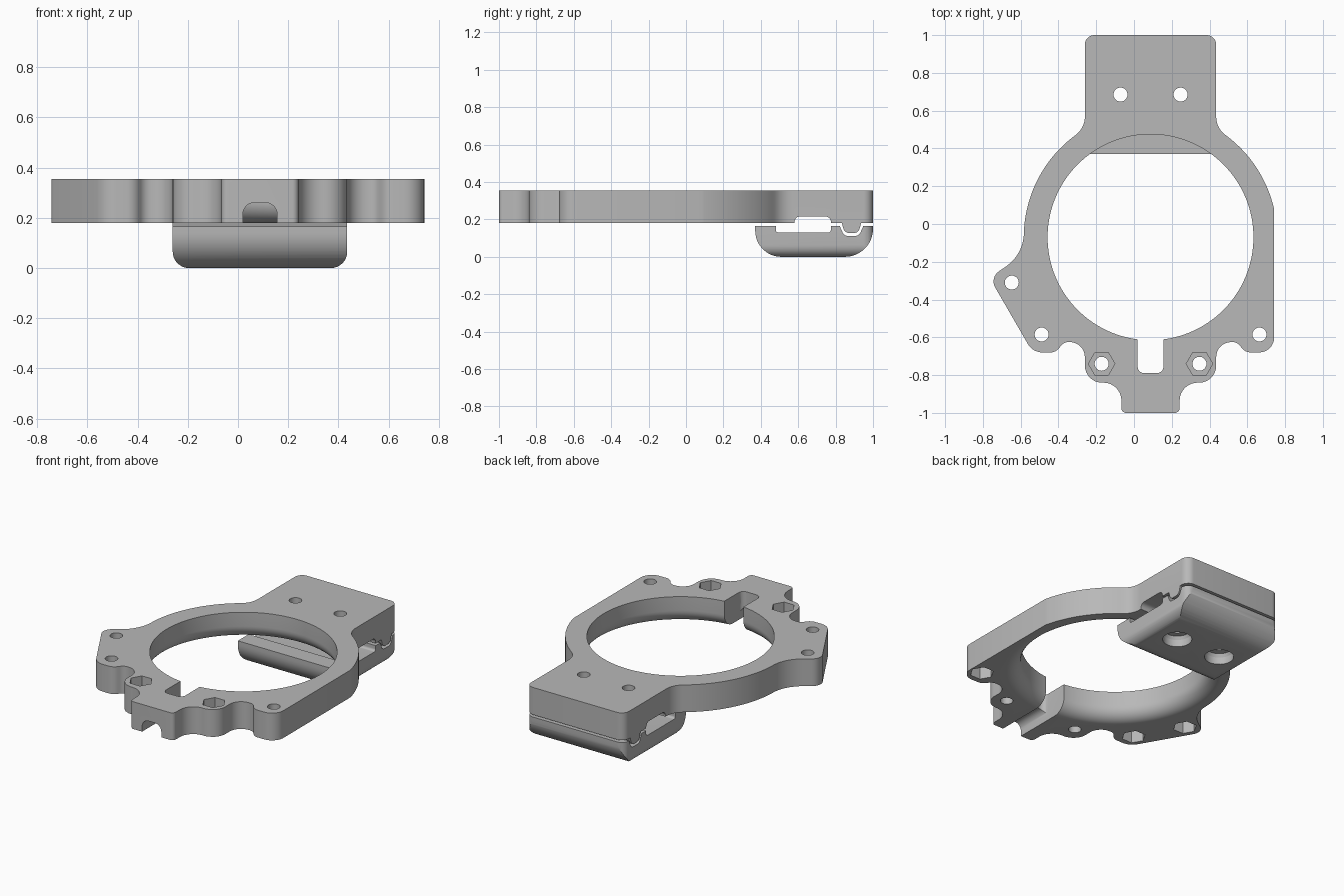
import bpy, bmesh, math
from mathutils import Vector

if "Cube" in bpy.data.objects:
    bpy.data.objects.remove(bpy.data.objects["Cube"])

CX, CY = 0.0875, -0.07        # centre of the ring
INNER, OUTER = 0.545, 0.671   # ring radii
LOW, TOP = 0.18, 0.355        # plate heights
PAD = 0.3475                  # half width of the clamp pad

grey = bpy.data.materials.new("grey_plastic")
grey.use_nodes = True
grey.diffuse_color = (0.48, 0.48, 0.48, 1)
grey.node_tree.nodes["Principled BSDF"].inputs["Base Color"].default_value = grey.diffuse_color


def rounded(corners, steps=8):
    """Turn (x, y, radius) corners into a polygon with filleted corners."""
    pts = []
    for i, (x, y, r) in enumerate(corners):
        p = Vector((x, y))
        if r == 0:
            pts.append(p)
            continue
        a = (Vector(corners[i - 1][:2]) - p).normalized()
        b = (Vector(corners[(i + 1) % len(corners)][:2]) - p).normalized()
        half = a.angle(b) / 2
        centre = p + (a + b).normalized() * (r / math.sin(half))
        start = p + a * (r / math.tan(half)) - centre
        end = p + b * (r / math.tan(half)) - centre
        sweep = math.pi - 2 * half
        for k in range(steps + 1):
            t = k / steps
            pts.append(centre + (start * math.sin((1 - t) * sweep)
                                 + end * math.sin(t * sweep)) / math.sin(sweep))
    return pts


def finish(name, bm):
    bmesh.ops.recalc_face_normals(bm, faces=bm.faces)
    mesh = bpy.data.meshes.new(name)
    bm.to_mesh(mesh)
    bm.free()
    mesh.materials.append(grey)
    obj = bpy.data.objects.new(name, mesh)
    bpy.context.collection.objects.link(obj)
    return obj


def loft(name, rings):
    """Solid through a stack of matching rings."""
    bm = bmesh.new()
    loops = [[bm.verts.new(p) for p in ring] for ring in rings]
    n = len(loops[0])
    for a, b in zip(loops, loops[1:]):
        for i in range(n):
            j = (i + 1) % n
            bm.faces.new((a[i], a[j], b[j], b[i]))
    bm.faces.new(loops[0])
    bm.faces.new(loops[-1])
    return finish(name, bm)


def prism(name, axis, pts, lo, hi):
    place = {"x": lambda p, h: (h, p[0], p[1]),
             "y": lambda p, h: (p[0], h, p[1]),
             "z": lambda p, h: (p[0], p[1], h)}[axis]
    return loft(name, [[place(p, h) for p in pts] for h in (lo, hi)])


def turned(name, x, y, profile, sides=32):
    """Solid of revolution from (radius, z) pairs."""
    angles = [math.tau * i / sides for i in range(sides)]
    return loft(name, [[(x + r * math.cos(a), y + r * math.sin(a), z) for a in angles]
                       for r, z in profile])


def combine(obj, tool, operation="DIFFERENCE"):
    bpy.context.view_layer.objects.active = obj
    mod = obj.modifiers.new("cut", "BOOLEAN")
    mod.operation, mod.solver, mod.object = operation, "EXACT", tool
    bpy.ops.object.modifier_apply(modifier=mod.name)
    bpy.data.objects.remove(tool)


def arc(start, end, steps=24):
    angles = [math.radians(start + (end - start) * i / steps) for i in range(steps + 1)]
    return [(OUTER * math.cos(a), CY + OUTER * math.sin(a), 0) for a in angles]


def mirrored(corners):
    return [(-x, y, r) for x, y, r in reversed(corners)]


# Plate outline, drawn around the ring's centre line
front = [(0.154, -1, 0.025), (0.154, -0.84, 0.095), (PAD, -0.84, 0.09),
         (PAD, -0.625, 0.08), (0.46, -0.625, 0.05), (0.50, -0.68, 0.06)]
pad = [(PAD, 0.514, 0.12), (PAD, 1, 0.05)]
side_lobe = [(-0.669, -0.16, 0.22), (-0.8525, -0.284, 0.065), (-0.6235, -0.68, 0.09)]
outline = (front + [(0.655, -0.68, 0.08)] + arc(13, 53.8) + pad + mirrored(pad)
           + arc(126.2, 177) + side_lobe + mirrored(front))
plate = prism("ring_plate", "z", [(x + CX, y) for x, y in rounded(outline)], LOW, TOP)

# Locating ridge and cable channel under the pad
ridge = rounded([(0.825, 0.21, 0), (0.848, 0.128, 0.03), (0.922, 0.128, 0.03), (0.945, 0.21, 0)])
combine(plate, prism("ridge", "x", ridge, CX - PAD, CX + PAD), "UNION")
channel = rounded([(0.58, 0.1, 0), (0.58, 0.216, 0.03), (0.775, 0.216, 0.03), (0.775, 0.1, 0)])
combine(plate, prism("channel", "x", channel, -1, 1))

# Ring bore with its lower edge rounded over
F = 0.085
bore = [(INNER, TOP + 0.1)]
for k in range(11):
    a = math.pi / 2 * k / 10
    bore.append((INNER + F - F * math.cos(a), LOW + F - F * math.sin(a)))
bore.append((INNER + F, LOW - 0.02))
combine(plate, turned("bore", CX, CY, bore, 128))

# Slot in the front of the ring and the tunnel leading out of it
W = 0.068
slot = rounded([(CX - W, -0.5, 0), (CX - W, -0.79, 0.035), (CX + W, -0.79, 0.035), (CX + W, -0.5, 0)])
combine(plate, prism("slot", "z", slot, 0, 1))
tunnel = rounded([(CX - W, 0.1, 0), (CX - W, 0.26, 0.045), (CX + W, 0.26, 0.045), (CX + W, 0.1, 0)])
combine(plate, prism("tunnel", "y", tunnel, -1.1, -0.7))

# Bolt holes, with nut pockets below the corners and above the front pair
HOLE, NUT, DEEP = 0.037, 0.07, 0.08
corner_holes = [(-0.647, -0.31), (-0.489, -0.585), (0.664, -0.585)]
front_holes = [(CX - 0.259, -0.74), (CX + 0.259, -0.74)]
pad_holes = [(CX - 0.159, 0.685), (CX + 0.159, 0.685)]
for x, y in corner_holes + front_holes + pad_holes:
    combine(plate, turned("hole", x, y, [(HOLE, 0), (HOLE, 1)]))
for x, y in corner_holes:
    combine(plate, turned("nut", x, y, [(NUT, 0), (NUT, LOW + DEEP)], 6))
for x, y in front_holes:
    combine(plate, turned("nut", x, y, [(NUT, TOP - DEEP), (NUT, 1)], 6))

# Lower clamp: side profile, then trimmed by its front and top shapes
LID = 0.165
side = [(0.37, LID, 0), (0.37, 0, 0.14), (1, 0, 0.15), (1, LID, 0),
        (0.948, LID, 0), (0.925, 0.112, 0.03), (0.845, 0.112, 0.03), (0.822, LID, 0),
        (0.775, LID, 0), (0.775, 0.13, 0.015), (0.48, 0.13, 0.015), (0.48, LID, 0)]
clamp = prism("lower_clamp", "x", rounded(side, 12), -0.5, 0.7)
L, R = CX - PAD, CX + PAD
face = rounded([(L, 0.5, 0), (L, 0, 0.065), (R, 0, 0.065), (R, 0.5, 0)])
combine(clamp, prism("face", "y", face, 0, 1.5), "INTERSECT")
plan = rounded([(L, 0.3, 0), (R, 0.3, 0), (R, 1.0, 0.05), (L, 1.0, 0.05)])
combine(clamp, prism("plan", "z", plan, -0.5, 0.5), "INTERSECT")
for x, y in pad_holes:
    combine(clamp, turned("screw", x, y, [(0.085, -0.1), (0.085, 0.045), (0.075, 0.065),
                                          (HOLE, 0.065), (HOLE, 0.5)]))

# Smooth curves, crisp edges
for obj in (plate, clamp):
    bpy.ops.object.select_all(action="DESELECT")
    obj.select_set(True)
    bpy.context.view_layer.objects.active = obj
    bpy.ops.object.shade_smooth_by_angle(angle=math.radians(25))
